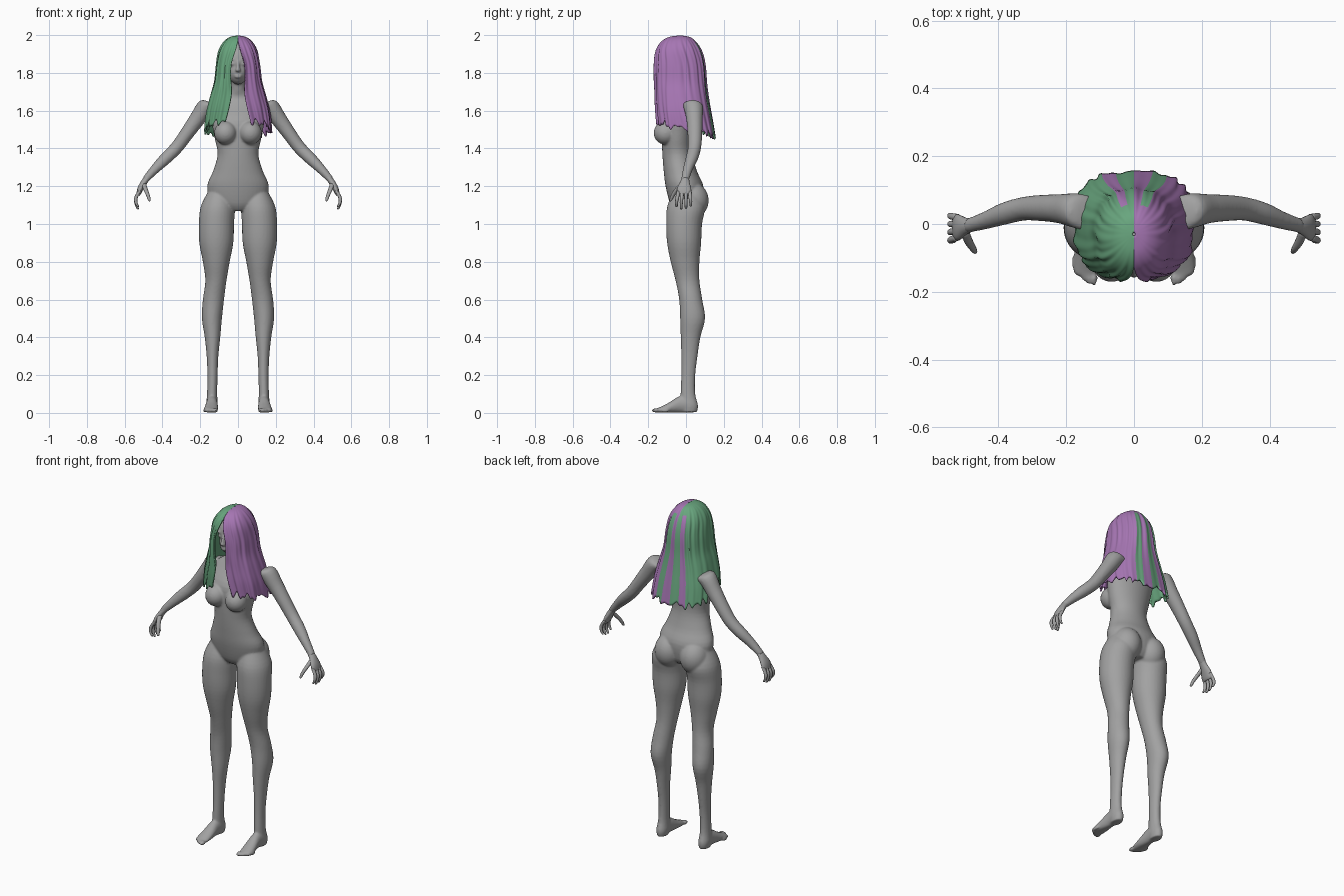
import bpy, bmesh, math
from mathutils import Vector, Matrix

cube = bpy.data.objects.get("Cube")
if cube:
    bpy.data.objects.remove(cube, do_unlink=True)

X, Y, Z = Vector((1, 0, 0)), Vector((0, 1, 0)), Vector((0, 0, 1))


def material(name, rgb):
    m = bpy.data.materials.new(name)
    m.use_nodes = True
    m.diffuse_color = (*rgb, 1)
    m.node_tree.nodes["Principled BSDF"].inputs["Base Color"].default_value = (*rgb, 1)
    return m


grey = material("body grey", (0.36, 0.36, 0.36))
green = material("hair green", (0.14, 0.38, 0.21))
purple = material("hair purple", (0.38, 0.18, 0.45))


def spline(rows, steps):
    """Smoothly interpolate a list of number tuples."""
    rows = [Vector(r) for r in rows]
    out = []
    for i in range(len(rows) - 1):
        a, b = rows[max(i - 1, 0)], rows[i]
        c, d = rows[i + 1], rows[min(i + 2, len(rows) - 1)]
        for k in range(steps):
            t = k / steps
            out.append(b + (c - a) * (t / 2) + (a * 2 - b * 5 + c * 4 - d) * (t * t / 2)
                       + (b * 3 - a - c * 3 + d) * (t ** 3 / 2))
    return out + [rows[-1]]


def tube(bm, sections, u, v, side=1, n=24, steps=4):
    """Closed loft through (x, y, z, radius u, radius v) sections."""
    rings = []
    for s in spline(sections, steps):
        ring = []
        for k in range(n):
            a = math.tau * k / n
            p = Vector(s[:3]) + u * (s[3] * math.cos(a)) + v * (s[4] * math.sin(a))
            ring.append(bm.verts.new((p.x * side, p.y, p.z)))
        rings.append(ring)
    for a, b in zip(rings, rings[1:]):
        for k in range(n):
            bm.faces.new((a[k], a[(k + 1) % n], b[(k + 1) % n], b[k]))
    bm.faces.new(rings[0])
    bm.faces.new(rings[-1])


def blob(bm, centre, radii):
    m = Matrix.Translation(centre) @ Matrix.Diagonal((*radii, 1))
    bmesh.ops.create_uvsphere(bm, u_segments=28, v_segments=18, radius=1, matrix=m)


def finish(bm, name, mats):
    bmesh.ops.recalc_face_normals(bm, faces=bm.faces)
    mesh = bpy.data.meshes.new(name)
    bm.to_mesh(mesh)
    bm.free()
    mesh.shade_smooth()
    for m in mats:
        mesh.materials.append(m)
    ob = bpy.data.objects.new(name, mesh)
    bpy.context.scene.collection.objects.link(ob)
    return ob


# Body: overlapping lofts fused into one smooth skin
bm = bmesh.new()
torso = [(0, 0, 1.07, .06, .06), (0, 0, 1.11, .14, .085), (0, -.008, 1.2, .163, .1),
         (0, -.03, 1.28, .132, .088), (0, -.045, 1.37, .108, .08), (0, -.045, 1.46, .125, .082),
         (0, -.035, 1.55, .14, .085), (0, .005, 1.63, .135, .065), (0, .01, 1.67, .085, .05),
         (0, -.005, 1.71, .043, .045), (0, -.03, 1.8, .04, .045)]
tube(bm, torso, X, Y, n=40)

leg = [(.1, 0, 1.17, .06, .07), (.108, 0, 1.09, .09, .1), (.114, -.01, 1, .093, .095),
       (.115, -.01, .9, .09, .09), (.115, -.005, .8, .071, .076), (.117, .008, .7, .056, .063),
       (.13, .025, .6, .056, .061), (.138, .035, .5, .053, .066), (.135, .024, .4, .041, .052),
       (.135, .018, .3, .031, .043), (.135, .012, .2, .027, .037), (.137, .01, .1, .027, .039),
       (.138, .018, .04, .031, .046), (.138, .018, .004, .026, .04)]
foot = [(.138, .055, .03, .02, .02), (.138, .03, .045, .03, .045), (.138, -.03, .045, .03, .045),
        (.141, -.09, .027, .036, .028), (.144, -.135, .016, .036, .016), (.144, -.15, .014, .03, .012)]
arm = [(.11, .025, 1.615, .05, .045), (.165, .038, 1.622, .052, .048), (.22, .045, 1.55, .043, .042),
       (.27, .047, 1.48, .039, .037), (.325, .045, 1.405, .035, .034), (.385, .03, 1.345, .033, .032),
       (.44, .01, 1.29, .026, .025), (.49, -.005, 1.235, .021, .018)]
across_arm = Vector((.76, 0, .65))
for s in (-1, 1):
    tube(bm, leg, X, Y, s, 32)
    tube(bm, foot, X, Z, s)
    tube(bm, arm, Y, across_arm, s)
    blob(bm, (s * .066, -.108, 1.482), (.06, .063, .062))
    blob(bm, (s * .083, .035, 1.125), (.08, .085, .095))
    for k in range(5):
        blob(bm, (s * (.118 + .0145 * k), -.16 + .006 * k * k / 2, .013),
             (.0105 - .0008 * k, .022, .012))

# Head with simple facial relief
blob(bm, (0, -.045, 1.865), (.075, .092, .1))
blob(bm, (0, -.077, 1.805), (.053, .062, .066))
tube(bm, [(0, -.135, 1.865, .007, .006), (0, -.143, 1.835, .009, .01),
          (0, -.147, 1.813, .014, .013), (0, -.14, 1.805, .01, .008)], X, Y, n=12)
for z in (1.778, 1.788):
    blob(bm, (0, -.134, z), (.02, .009, .006))
for s in (-1, 1):
    blob(bm, (s * .029, -.126, 1.848), (.016, .009, .008))
    blob(bm, (s * .03, -.126, 1.872), (.022, .01, .006))
for v in bm.verts:
    v.co.z = max(v.co.z, .002)
body = finish(bm, "body", [grey])
remesh = body.modifiers.new("fuse", 'REMESH')
remesh.mode = 'VOXEL'
remesh.voxel_size = .006
remesh.use_smooth_shade = True
relax = body.modifiers.new("relax", 'SMOOTH')
relax.factor = .5
relax.iterations = 5

# Hands: palm, four curled fingers and a thumb
for s, name in ((1, "left_hand"), (-1, "right_hand")):
    bm = bmesh.new()
    palm = [(.472, -.002, 1.253, .019, .017), (.495, -.006, 1.225, .024, .017),
            (.515, -.01, 1.19, .037, .016), (.526, -.01, 1.162, .038, .012), (.529, -.01, 1.152, .03, .007)]
    tube(bm, palm, Y, Vector((.9, 0, .4)), s, 20)
    for k in range(4):
        y = -.04 + .02 * k
        drop = .012 * abs(k - 1.4)
        tube(bm, [(.521, y, 1.175, .01, .01), (.54, y * 1.15, 1.14, .0095, .0095),
                  (.54, y * 1.25, 1.105 + drop / 2, .008, .008),
                  (.531, y * 1.25, 1.077 + drop, .006, .006), (.529, y * 1.25, 1.073 + drop, .002, .002)],
             X, Y, s, 12)
    tube(bm, [(.5, -.02, 1.215, .013, .014), (.488, -.05, 1.18, .012, .014), (.476, -.07, 1.15, .01, .011),
              (.469, -.081, 1.125, .007, .007), (.468, -.083, 1.12, .002, .002)], X, Y, s, 12)
    finish(bm, name, [grey])

# Hair: swept shell (height, half width, front, back, half face opening)
hair_rows = spline([(1.998, .004, -.035, -.025, 0), (1.99, .042, -.09, .02, 0), (1.965, .075, -.13, .052, .001),
                    (1.92, .1, -.157, .08, .012), (1.85, .114, -.17, .1, .033), (1.77, .125, -.17, .108, .036),
                    (1.7, .147, -.165, .12, .034), (1.62, .168, -.163, .138, .048),
                    (1.54, .176, -.157, .155, .068)], 5)
columns = 180
bm = bmesh.new()
grid = []
for i, (z, width, front, back, gap) in enumerate(hair_rows):
    t = i / (len(hair_rows) - 1)
    power = 1 - .3 * t
    opening = math.asin(min(1, max(gap, 0) / width) ** (1 / power))
    mid, depth = (front + back) / 2, (back - front) / 2
    line = []
    for j in range(columns + 1):
        p = 2 * j / columns - 1
        a = math.pi - (math.pi - opening) * abs(p)
        sx, cy = abs(math.sin(a)) ** power, math.copysign(abs(math.cos(a)) ** power, math.cos(a))
        wave = math.sin(p * 47 + 2 * math.sin(p * 9 + t * 3)) + .6 * math.sin(p * 83 + t * 2)
        r = 1 + .022 * wave * min(1, t * 2.5)
        hem = max(0, t - .45) / .55
        drop = hem * (.075 * (1 - math.cos(a)) / 2 + .012 * wave)
        line.append(bm.verts.new((math.copysign(width * sx * r, p), mid - depth * cy * r, z - drop)))
    grid.append(line)
for a, b in zip(grid, grid[1:]):
    for j in range(columns):
        f = bm.faces.new((a[j], a[j + 1], b[j + 1], b[j]))
        # Two halves, each with one streak of the other colour at the back
        p = 2 * (j + .5) / columns - 1
        streak = .07 < abs(p) < .15 and f.calc_center_median().z < 1.96
        f.material_index = int((p > 0) != streak)
hair = finish(bm, "hair", [green, purple])
hair.data.set_sharp_from_angle(angle=math.radians(40))
shell = hair.modifiers.new("thickness", 'SOLIDIFY')
shell.thickness = .01
shell.offset = -1
